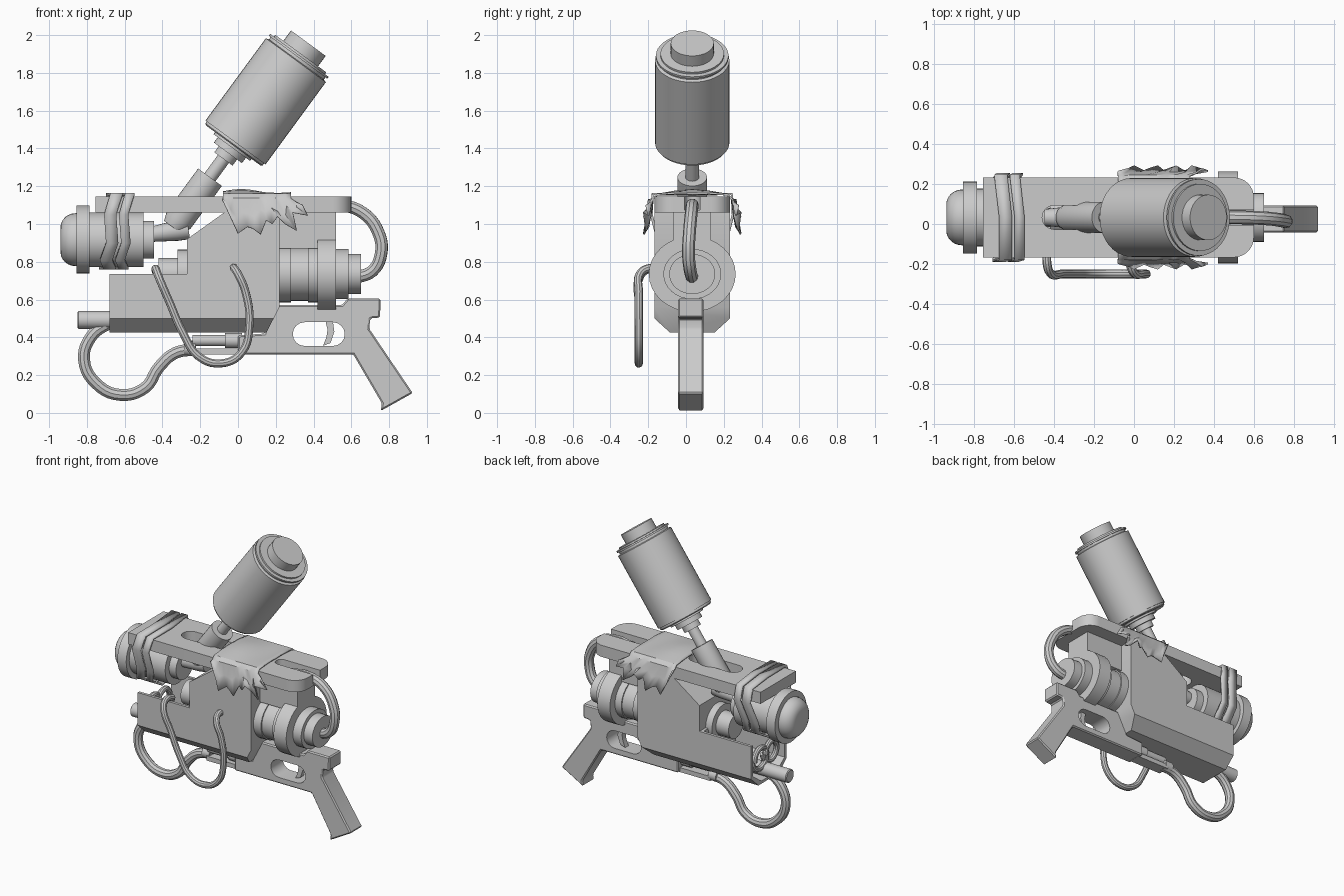
import bpy, bmesh, math
from mathutils import Vector, Matrix

if "Cube" in bpy.data.objects:
    bpy.data.objects.remove(bpy.data.objects["Cube"])

C = 0.033  # y of the gun's middle plane


def add_mesh(name, bm):
    bmesh.ops.recalc_face_normals(bm, faces=bm.faces)
    me = bpy.data.meshes.new(name)
    bm.to_mesh(me)
    bm.free()
    ob = bpy.data.objects.new(name, me)
    bpy.context.collection.objects.link(ob)
    return ob


def prism(name, pts, axis, lo, hi):
    """Closed 2D outline extruded along an axis."""
    place = {'x': lambda a, b, c: (c, a, b), 'y': lambda a, b, c: (a, c, b),
             'z': lambda a, b, c: (a, b, c)}[axis]
    bm = bmesh.new()
    lower = [bm.verts.new(place(a, b, lo)) for a, b in pts]
    upper = [bm.verts.new(place(a, b, hi)) for a, b in pts]
    bm.faces.new(lower)
    bm.faces.new(upper)
    n = len(pts)
    for i in range(n):
        j = (i + 1) % n
        bm.faces.new((lower[i], lower[j], upper[j], upper[i]))
    return add_mesh(name, bm)


def lathe(name, prof, origin, direction=(1, 0, 0), segs=32, wide=1.0):
    """Turned part: prof is (distance along axis, radius)."""
    d = Vector(direction).normalized()
    side = Vector((0, 1, 0))
    other = d.cross(side)
    bm = bmesh.new()
    rings = []
    for t, r in prof:
        rings.append([bm.verts.new(Vector(origin) + d * t
                     + side * (r * wide * math.cos(2 * math.pi * k / segs))
                     + other * (r * math.sin(2 * math.pi * k / segs))) for k in range(segs)])
    for a, b in zip(rings, rings[1:]):
        for k in range(segs):
            m = (k + 1) % segs
            bm.faces.new((a[k], a[m], b[m], b[k]))
    bm.faces.new(rings[0])
    bm.faces.new(rings[-1])
    return add_mesh(name, bm)


def bake(ob):
    dg = bpy.context.evaluated_depsgraph_get()
    return bpy.data.meshes.new_from_object(ob.evaluated_get(dg))


def boolean(ob, cutter, op='DIFFERENCE'):
    mod = ob.modifiers.new("cut", 'BOOLEAN')
    mod.operation = op
    mod.object = cutter
    me = bake(ob)
    ob.modifiers.clear()
    ob.data = me
    bpy.data.objects.remove(cutter)


def hose(name, pts, r):
    cu = bpy.data.curves.new(name, 'CURVE')
    cu.dimensions = '3D'
    cu.bevel_depth = r
    cu.bevel_resolution = 3
    cu.resolution_u = 5
    cu.use_fill_caps = True
    sp = cu.splines.new('BEZIER')
    sp.bezier_points.add(len(pts) - 1)
    for p, co in zip(sp.bezier_points, pts):
        p.co = co
        p.handle_left_type = p.handle_right_type = 'AUTO'
    tmp = bpy.data.objects.new(name + "_path", cu)
    bpy.context.collection.objects.link(tmp)
    me = bake(tmp)
    bpy.data.objects.remove(tmp)
    bpy.context.collection.objects.link(bpy.data.objects.new(name, me))


def arc(cx, cy, r, a0, a1, n=8):
    return [(cx + r * math.cos(math.radians(a0 + (a1 - a0) * i / n)),
             cy + r * math.sin(math.radians(a0 + (a1 - a0) * i / n))) for i in range(n + 1)]


def capsule(x0, x1, cy, r):
    return arc(x1 - r, cy, r, -90, 90) + arc(x0 + r, cy, r, 90, 270)


def section(w, top, mid, nw, low):
    return [(C - w, top), (C - w, mid), (C - nw, low), (C + nw, low), (C + w, mid), (C + w, top)]


# main housing with chamfered belly and an open trough at the front
body = prism("main_housing", [(-.68, .425), (.15, .425), (.22, .56), (.22, 1.07), (-.06, 1.07),
                              (-.27, .92), (-.27, .735), (-.68, .735)], 'y', C - .3, C + .3)
boolean(body, prism("c", section(.2, 1.2, .5, .09, .40), 'x', -1, 1), 'INTERSECT')
boolean(body, prism("c", section(.18, 1.3, .515, .085, .445), 'x', -1, -.29))
prism("rear_upper_block", [(.2, .87), (.52, .87), (.52, 1.07), (.2, 1.07)], 'y', C - .1, C + .1)

# top rail with two slots
rail = prism("top_rail", [(-.755, C + .2), (-.755, C - .2)] + arc(.5, C - .1, .1, -90, 0)
             + arc(.5, C + .1, .1, 0, 90), 'z', 1.062, 1.145)
boolean(rail, prism("c", capsule(-.46, -.06, C, .06), 'z', .99, 1.3))
boolean(rail, prism("c", capsule(.28, .8, C, .04), 'z', 1.075, 1.3))

# rear motor and front core, on one axis
lathe("rear_motor", [(.2, .15), (.28, .15), (.28, .142), (.37, .142), (.37, .15), (.42, .15),
                     (.42, .2), (.52, .2), (.52, .133), (.585, .133), (.585, .106), (.652, .106)],
      (0, C, .735), wide=1.15)
lathe("front_core", [(-.42, .085), (-.32, .085), (-.32, .13), (-.2, .13)], (0, C, .735))
lathe("nozzle", [(-.85, .04), (-.845, .047), (-.4, .047)], (0, C, .492))
for i, (y, z, r) in enumerate([(-.06, .6, .07), (.06, .59, .075)]):
    hose("trough_coil_%d" % i, [(-.66 + .02 * k / 12, C + y + r * math.cos(k * math.pi / 6),
         z + r * math.sin(k * math.pi / 6)) for k in range(13)], .02)

# grip frame with trigger opening
grip = prism("grip_frame", [(0, .31), (.61, .31), (.762, .05), (.755, .01), (.925, .105), (.695, .445),
                            (.7, .5), (.752, .505), (.755, .605), (.58, .605), (.55, .57),
                            (.2, .57), (.14, .42), (0, .41)], 'y', C - .075, C + .06)
bev = grip.modifiers.new("bevel", 'BEVEL')
bev.width, bev.segments, bev.limit_method = .008, 1, 'ANGLE'
grip.data = bake(grip)
grip.modifiers.clear()
boolean(grip, prism("c", capsule(.29, .565, .417, .063), 'y', -1, 1))
prism("trigger", [(.46, .5), (.5, .5), (.51, .43), (.49, .37), (.45, .355), (.468, .4), (.474, .44)],
      'y', C - .025, C + .015)
prism("lower_bar", [(-.24, .308), (.02, .308), (.02, .34), (-.24, .34)], 'y', C - .05, C + .035)
lathe("lower_coupling", [(-.24, .03), (-.07, .03), (-.07, .04), (.02, .04)], (0, C - .01, .383), segs=20)
lathe("hose_collar", [(-.285, .04), (-.225, .04)], (0, C, .342), segs=20)

# front canister under the rail
dome = [(-.86 - .08 * math.cos(a), .065 + .075 * math.sin(a)) for a in
        [i * math.pi / 12 for i in range(7)]]
lathe("front_canister", dome + [(-.855, .14), (-.855, .18), (-.785, .18), (-.785, .145), (-.5, .145),
                                (-.5, .1), (-.445, .1)], (0, C, .917))
lathe("canister_outlet", [(0, .04), (.14, .055), (.2, .055)], (-.46, C, .945), (1, 0, .15), 20)

# tilted tank and its neck
U, P = (.592, 0, .807), (-.018, C, 1.425)
lathe("tank_socket", [(-.55, .06), (-.5, .078), (-.22, .078)], P, U)
lathe("tank_neck", [(-.3, .036), (-.1, .036), (-.1, .06), (-.06, .06), (-.06, .092), (-.025, .092),
                    (-.025, .12), (0, .12)], P, U)
lathe("tank", [(-.012, .178), (-.005, .188), (.008, .188), (.008, .197), (.548, .197), (.553, .18),
               (.568, .18), (.568, .192), (.58, .192), (.58, .168), (.592, .168)], P, U, 40)
lathe("tank_cap", [(.58, .114), (.66, .114)], P, U)

# hoses
def flat(pts, y):
    return [(x, y, z) for x, z in pts]


hose("rear_hose", [(.4, C, 1.085), (.53, C, 1.1), (.66, C - .005, 1.06), (.745, C - .015, .95),
                   (.757, C - .02, .84), (.71, C - .01, .75), (.62, C, .715)], .034)
hose("lower_hose", flat([(-.22, .335), (-.33, .318), (-.42, .24), (-.49, .135), (-.62, .095),
                         (-.75, .155), (-.815, .28), (-.78, .4), (-.69, .47), (-.58, .51)], C), .033)
hose("side_hose", [(-.435, -.12, .75), (-.435, -.2, .76), (-.42, -.245, .72), (-.36, -.25, .58),
                   (-.29, -.25, .42), (-.21, -.25, .3), (-.09, -.25, .262), (.02, -.25, .32),
                   (.06, -.25, .46), (.04, -.25, .64), (0, -.245, .735), (-.02, -.2, .765),
                   (-.02, -.14, .765)], .022)

# straps wrapping the canister to the rail
half = [(0, 1.158), (.205, 1.158), (.212, 1.05), (.175, .9), (.135, .81), (.06, .765)]
loop = half + [(-y, z) for y, z in half[:0:-1]]
for i, (x, w, lean) in enumerate([(-.655, .065, .09), (-.585, .05, .08)]):
    bm = bmesh.new()
    rows = []
    for k, (y, z) in enumerate(loop):
        xc = x - lean * (1.158 - z) + .012 * (-1) ** k
        rows.append([bm.verts.new((xc + s * w / 2, C + y * 1.02, z)) for s in (-1, 1)])
    for k, a in enumerate(rows):
        b = rows[(k + 1) % len(rows)]
        bm.faces.new((a[0], a[1], b[1], b[0]))
    sol = add_mesh("strap_%d" % i, bm).modifiers.new("thick", 'SOLIDIFY')
    sol.thickness, sol.offset = .014, 0

# torn cloth draped over the rail
hem = [(-.08, 1.13), (-.03, 1.02), (.0, .95), (.05, .985), (.08, .975), (.12, .945), (.15, 1.02),
       (.18, 1.0), (.21, 1.04), (.25, 1.0), (.31, .965), (.29, 1.06), (.37, 1.045), (.34, 1.1)]
bm = bmesh.new()
rows = []
for i, (x, z) in enumerate(hem):
    tx = -.08 + .36 * i / (len(hem) - 1)
    lift = .012 * math.sin(i * .45)
    right = [(x, -.232 - .012 * (i % 3), z), ((x + tx) / 2, -.222, (z + 1.13) / 2),
             (tx, -.208, 1.135), (tx, -.185, 1.156), (tx, -.09, 1.166 + lift / 2)]
    row = right + [(tx, 0, 1.168 + lift)] + [(a, -b, c) for a, b, c in reversed(right)]
    rows.append([bm.verts.new((a, C + b, c)) for a, b, c in row])
for a, b in zip(rows, rows[1:]):
    for k in range(len(a) - 1):
        bm.faces.new((a[k], b[k], b[k + 1], a[k + 1]))
sol = add_mesh("torn_cloth", bm).modifiers.new("thick", 'SOLIDIFY')
sol.thickness, sol.offset = .01, 0

# smooth round parts, keep hard edges
for ob in bpy.context.scene.objects:
    ob.select_set(True)
    bpy.context.view_layer.objects.active = ob
bpy.ops.object.shade_smooth_by_angle(angle=math.radians(32))
